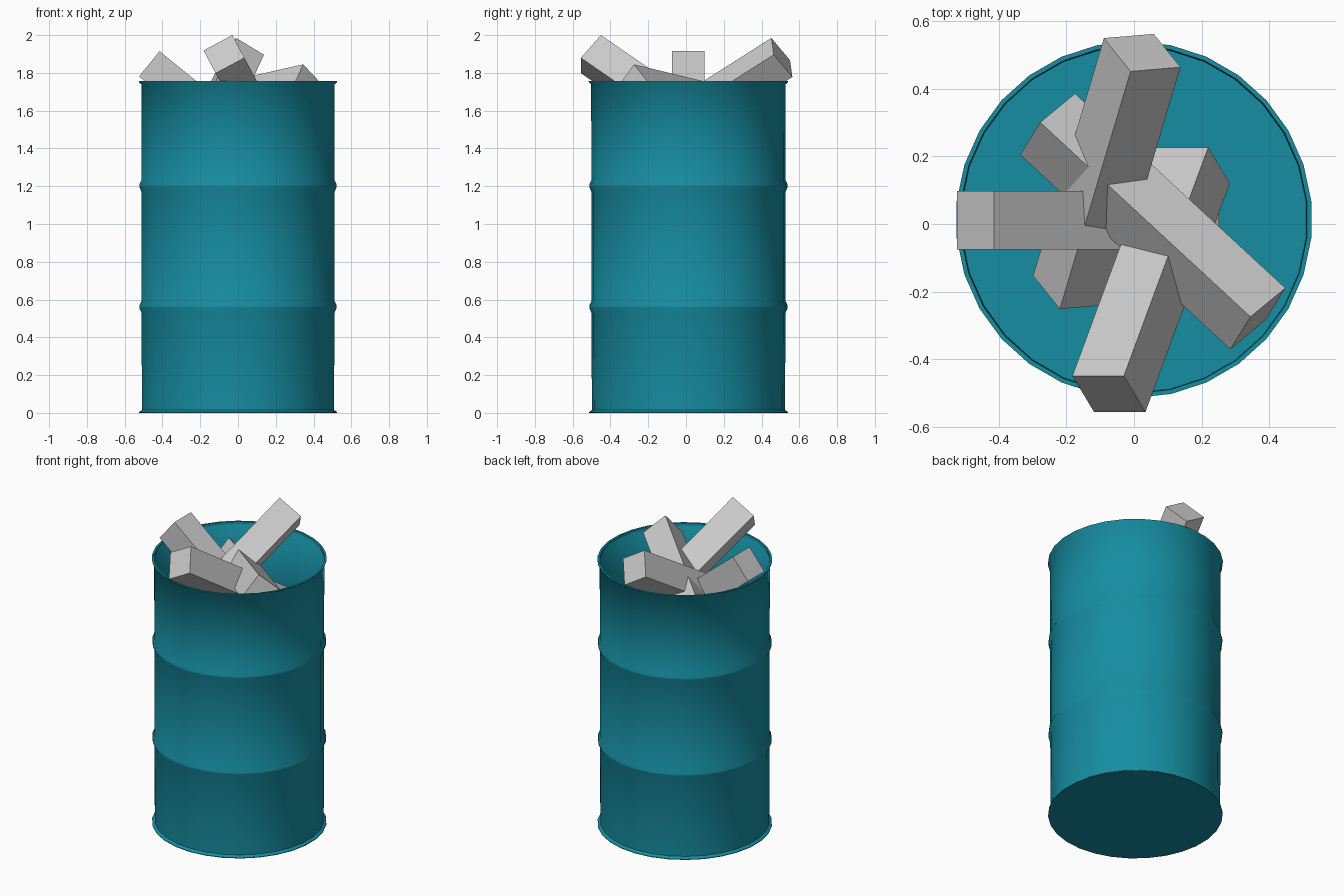
import bpy, bmesh, math
from mathutils import Vector

if "Cube" in bpy.data.objects:
    bpy.data.objects.remove(bpy.data.objects["Cube"])

SIDES = 30
CENTRE_Y = 0.013

# Barrel: lathed profile (radius, z) with rolled rims and two ribs
profile = [(0.527, 0.0), (0.527, 0.004), (0.511, 0.016), (0.514, 0.53),
           (0.525, 0.555), (0.525, 0.57), (0.514, 0.592),
           (0.514, 1.17), (0.525, 1.195), (0.525, 1.21), (0.514, 1.232),
           (0.515, 1.74), (0.528, 1.751), (0.528, 1.756), (0.515, 1.756), (0.513, 1.74)]
bm = bmesh.new()
rings = []
for r, z in profile:
    ring = []
    for i in range(SIDES):
        a = math.pi / 2 + 2 * math.pi * i / SIDES
        ring.append(bm.verts.new((r * math.cos(a), CENTRE_Y + r * math.sin(a), z)))
    rings.append(ring)
for lo, hi in zip(rings, rings[1:]):
    for i in range(SIDES):
        j = (i + 1) % SIDES
        bm.faces.new((lo[i], lo[j], hi[j], hi[i]))
bm.faces.new(rings[0][::-1])  # floor
mesh = bpy.data.meshes.new("barrel")
bm.to_mesh(mesh)
bm.free()
barrel = bpy.data.objects.new("barrel", mesh)
bpy.context.collection.objects.link(barrel)
teal = bpy.data.materials.new("teal_paint")
teal.diffuse_color = (0.008, 0.27, 0.36, 1)
teal.use_nodes = True
teal.node_tree.nodes["Principled BSDF"].inputs["Base Color"].default_value = teal.diffuse_color
mesh.materials.append(teal)
bpy.context.view_layer.objects.active = barrel
barrel.select_set(True)
bpy.ops.object.shade_smooth_by_angle(angle=math.radians(50))
barrel.select_set(False)


# Wooden blocks: square beams set by one top corner, axis and one end edge
def block(name, corner, axis, edge, length=0.86, width=0.173):
    corner, w = Vector(corner), Vector(axis).normalized()
    u = Vector(edge)
    u = (u - w * u.dot(w)).normalized()
    v = w.cross(u)
    if v.z > 0:      # the section always hangs below its top corner
        v = -v
    b = bmesh.new()
    bmesh.ops.create_cube(b, size=1)
    for p in b.verts:
        x, y, z = p.co + Vector((0.5, 0.5, 0.5))
        p.co = corner + u * x * width + v * y * width + w * z * length
    bmesh.ops.recalc_face_normals(b, faces=b.faces)
    m = bpy.data.meshes.new(name)
    b.to_mesh(m)
    b.free()
    bpy.context.collection.objects.link(bpy.data.objects.new(name, m))


block("block_left", (-0.415, 0.098, 1.915), (0.775, 0, -0.632), (0, -1, 0))
block("block_back", (-0.01, 0.452, 1.985), (-0.21, -0.705, -0.448), (0.145, 0.015, -0.085))
block("block_right", (0.345, -0.275, 1.845), (-0.625, 0.578, -0.14), (0.105, 0.085, -0.11))
block("block_front", (-0.03, -0.45, 2.0), (0.29, 0.786, -0.543), (-0.15, 0, -0.08))
